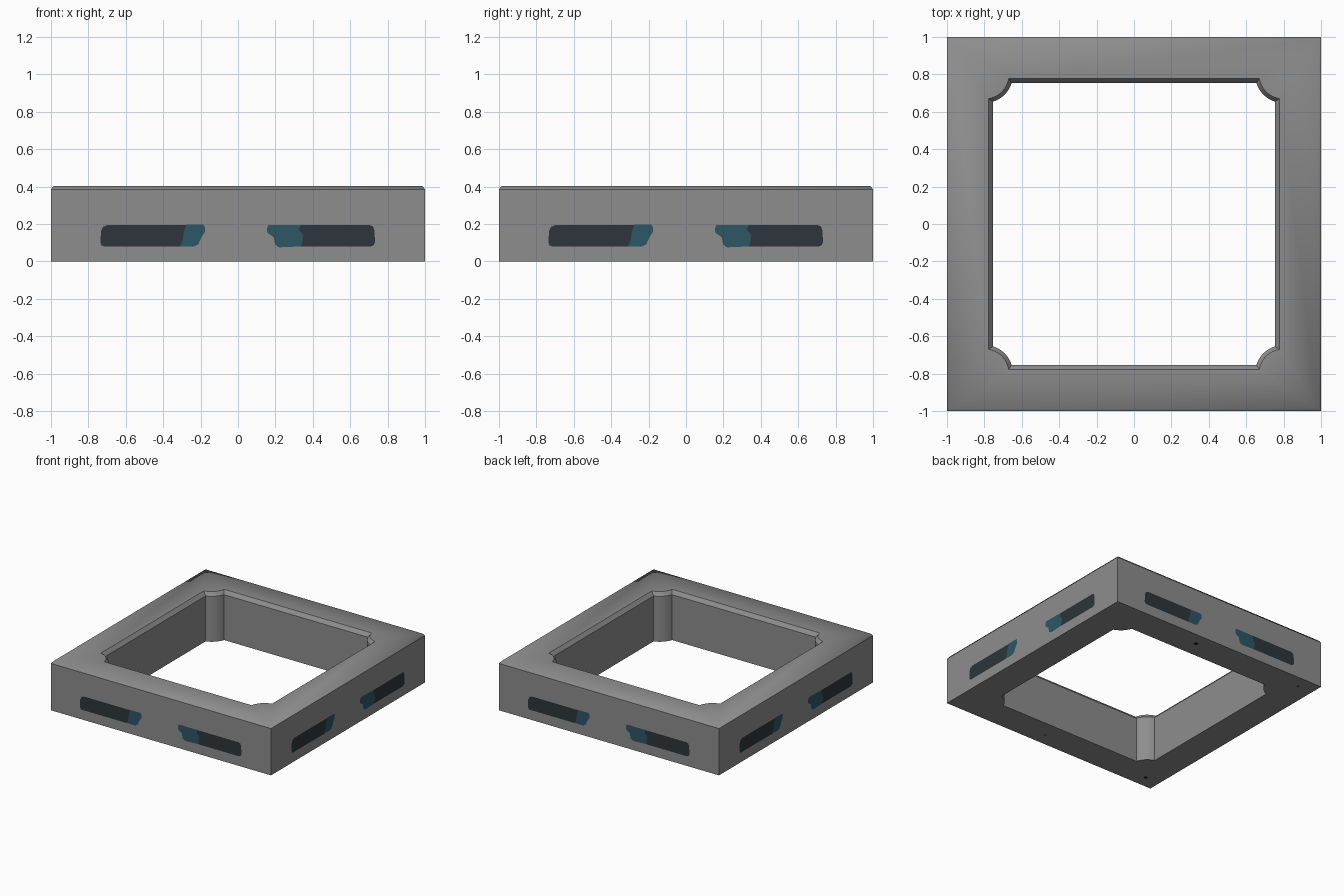
import bpy, bmesh, math
from mathutils import Matrix, Vector

if "Cube" in bpy.data.objects:
    bpy.data.objects.remove(bpy.data.objects["Cube"])


def material(name, rgb):
    m = bpy.data.materials.new(name)
    m.diffuse_color = (*rgb, 1)
    m.use_nodes = True
    m.node_tree.nodes["Principled BSDF"].inputs["Base Color"].default_value = m.diffuse_color
    return m


GREY = material("stone_grey", (0.27, 0.27, 0.27))
DARK = material("dark_slate", (0.026, 0.036, 0.043))
BLUE = material("deep_teal", (0.026, 0.092, 0.132))
BLACK = material("near_black", (0.008, 0.009, 0.01))


def finish(bm, name, mat):
    me = bpy.data.meshes.new(name)
    bm.to_mesh(me)
    bm.free()
    me.materials.append(mat)
    ob = bpy.data.objects.new(name, me)
    bpy.context.collection.objects.link(ob)
    return ob


def turn(k):
    return Matrix.Rotation(k * math.pi / 2, 4, 'Z')


# Square frame: outer rings of 4 corners, opening rings with a rounded post per corner
N = 12          # arc segments per post
C = 0.80        # post centre
TOP, SHOULDER = 0.403, 0.385
bm = bmesh.new()


def outer(r, z):
    return [bm.verts.new(turn(k) @ Vector((r, r, z))) for k in range(4)]


def opening(w, r, z):
    half = math.pi / 4 - math.asin((C - w) / r)
    ring = []
    for k in range(4):
        arc = []
        for i in range(N + 1):
            a = math.radians(225) + half * (1 - 2 * i / N)
            p = Vector((C + r * math.cos(a), C + r * math.sin(a), z))
            arc.append(bm.verts.new(turn(k) @ p))
        ring.append(arc)
    return ring


def bridge(a, b):
    n = len(a)
    for i in range(n):
        j = (i + 1) % n
        bm.faces.new((a[i], a[j], b[j], b[i]))


def cap(out, inn):
    # corner fans plus one quad per side
    for k in range(4):
        for i in range(N):
            bm.faces.new((out[k], inn[k][i + 1], inn[k][i]))
        j = (k + 1) % 4
        bm.faces.new((out[k], out[j], inn[j][0], inn[k][N]))


def flat(ring):
    return [v for arc in ring for v in arc]


base = outer(1.0, 0)
shoulder = outer(1.0, SHOULDER)
crown = outer(0.986, TOP)
hole_top = opening(0.778, 0.132, TOP)
hole_lip = opening(0.753, 0.153, TOP - 0.03)
hole_base = opening(0.753, 0.153, 0)
bridge(base, shoulder)
bridge(shoulder, crown)
cap(crown, hole_top)
bridge(flat(hole_top), flat(hole_lip))
bridge(flat(hole_lip), flat(hole_base))
cap(base, hole_base)
bmesh.ops.recalc_face_normals(bm, faces=bm.faces)

# smooth the crown edge and the posts, keep every other corner crisp
crown_set = set(crown)
for f in bm.faces:
    f.smooth = True
for e in bm.edges:
    soft = any(v in crown_set for v in e.verts)
    e.smooth = soft or e.calc_face_angle(0) < math.radians(25)
finish(bm, "square_frame", GREY)


# Painted slot panels, repeated on all four sides
def side_plates(name, outline, mat):
    b = bmesh.new()
    for k in range(4):
        b.faces.new([b.verts.new(turn(k) @ Vector((u, -1.0015, z)))
                     for u, z in outline])
    finish(b, name, mat)


side_plates("left_slot", [
    (-0.715, 0.08), (-0.31, 0.08), (-0.295, 0.115), (-0.29, 0.16), (-0.275, 0.194),
    (-0.70, 0.194), (-0.722, 0.185), (-0.733, 0.16), (-0.735, 0.10), (-0.73, 0.085)], DARK)
side_plates("left_slot_end", [
    (-0.31, 0.08), (-0.235, 0.08), (-0.212, 0.092), (-0.195, 0.13), (-0.178, 0.155),
    (-0.175, 0.18), (-0.185, 0.196), (-0.275, 0.196), (-0.29, 0.16), (-0.295, 0.115)], BLUE)
side_plates("right_slot", [
    (0.335, 0.08), (0.71, 0.08), (0.727, 0.088), (0.732, 0.105), (0.73, 0.165),
    (0.722, 0.187), (0.705, 0.194), (0.335, 0.194), (0.325, 0.17), (0.35, 0.14),
    (0.345, 0.11)], DARK)
side_plates("right_slot_end", [
    (0.22, 0.075), (0.335, 0.08), (0.345, 0.11), (0.35, 0.14), (0.325, 0.17),
    (0.335, 0.194), (0.165, 0.196), (0.155, 0.18), (0.157, 0.152), (0.19, 0.13),
    (0.198, 0.09)], BLUE)

# Small dark spots under the frame
b = bmesh.new()
for x, y, r in ((0.14, 0.893, 0.018), (-0.86, 0.897, 0.01),
                (0.125, -0.89, 0.01), (-0.865, -0.893, 0.015)):
    b.faces.new([b.verts.new((x + r * math.cos(-a * math.pi / 6),
                              y + r * math.sin(-a * math.pi / 6), -0.001))
                 for a in range(12)])
finish(b, "underside_spots", BLACK)
